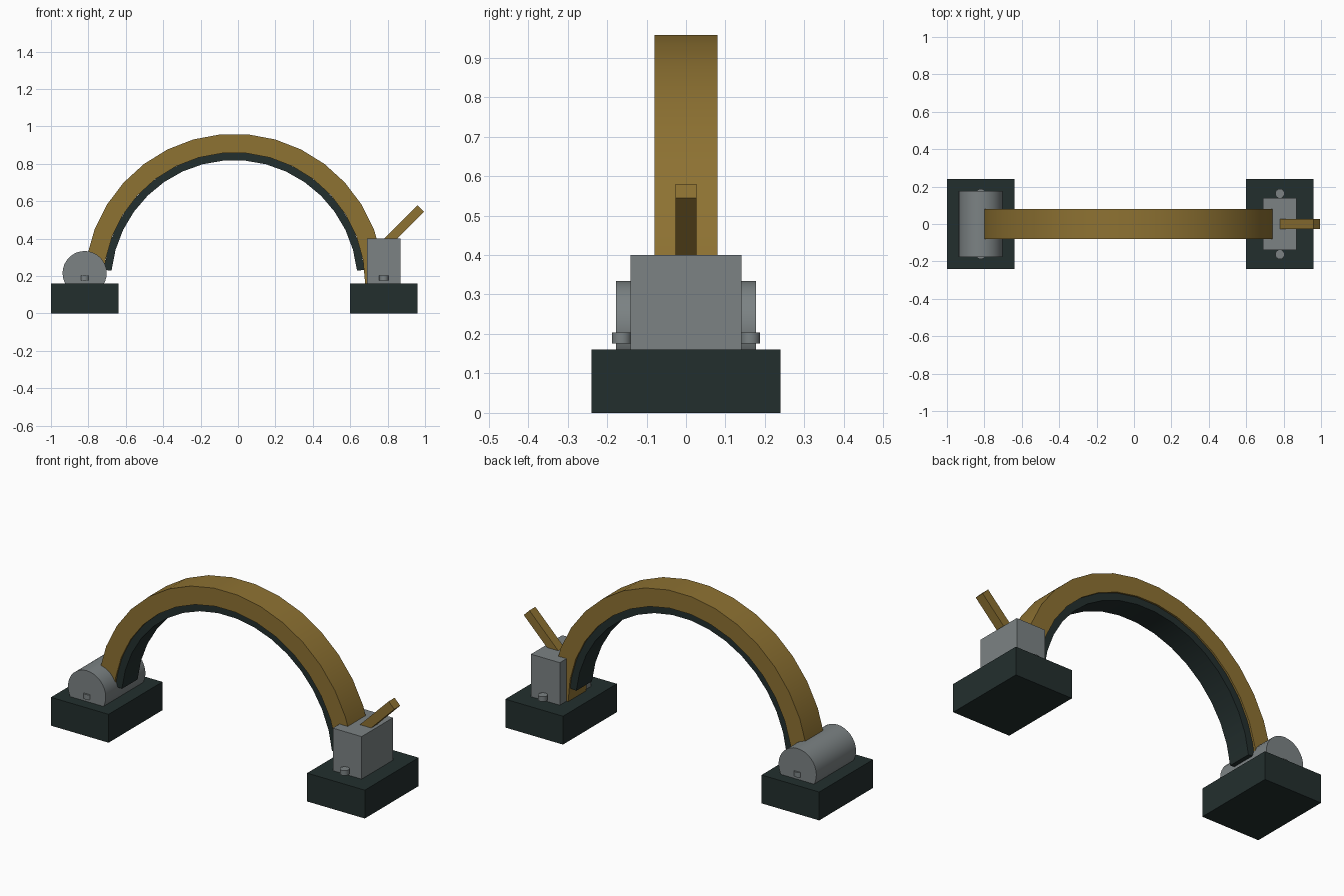
import bpy, bmesh, math
from mathutils import Matrix

if "Cube" in bpy.data.objects:
    bpy.data.objects.remove(bpy.data.objects["Cube"])


def material(name, rgb):
    m = bpy.data.materials.new(name)
    m.diffuse_color = (*rgb, 1)
    m.use_nodes = True
    m.node_tree.nodes["Principled BSDF"].inputs["Base Color"].default_value = m.diffuse_color
    return m


BRASS = material("old brass", (0.27, 0.168, 0.032))
STEEL = material("grey steel", (0.2, 0.225, 0.23))
DARK = material("dark iron", (0.0165, 0.028, 0.027))


def finish(bm, name, mat, smooth=False):
    bmesh.ops.recalc_face_normals(bm, faces=bm.faces[:])
    mesh = bpy.data.meshes.new(name)
    bm.to_mesh(mesh)
    bm.free()
    mesh.materials.append(mat)
    ob = bpy.data.objects.new(name, mesh)
    bpy.context.collection.objects.link(ob)
    if smooth:
        bpy.ops.object.select_all(action='DESELECT')
        ob.select_set(True)
        bpy.context.view_layer.objects.active = ob
        bpy.ops.object.shade_smooth_by_angle(angle=math.radians(30))
    return ob


def box(name, centre, size, mat, tilt=0):
    bm = bmesh.new()
    bmesh.ops.create_cube(bm, size=1, matrix=Matrix.Translation(centre)
                          @ Matrix.Rotation(tilt, 4, 'Y') @ Matrix.Diagonal((*size, 1)))
    return finish(bm, name, mat)


def cylinder(name, centre, radius, depth, mat, sides, axis='Z'):
    rot = Matrix.Rotation(math.pi / 2, 4, 'X') if axis == 'Y' else Matrix()
    bm = bmesh.new()
    bmesh.ops.create_cone(bm, cap_ends=True, segments=sides, radius1=radius, radius2=radius,
                          depth=depth, matrix=Matrix.Translation(centre) @ rot)
    return finish(bm, name, mat, True)


def arch(name, r_in, r_out, half_width, start, mat, segments=17):
    """Rectangular section swept round a half circle in the xz plane."""
    cx, cz = -0.02, 0.16
    bm = bmesh.new()
    rings = []
    for i in range(segments + 1):
        a = start + (math.pi - 2 * start) * i / segments
        rings.append([bm.verts.new((cx + r * math.cos(a), y, cz + r * math.sin(a)))
                      for r, y in ((r_in, -half_width), (r_out, -half_width),
                                   (r_out, half_width), (r_in, half_width))])
    for a, b in zip(rings, rings[1:]):
        for k in range(4):
            bm.faces.new((a[k], a[(k + 1) % 4], b[(k + 1) % 4], b[k]))
    bm.faces.new(rings[0])
    bm.faces.new(rings[-1])
    return finish(bm, name, mat, True)


# two foot blocks
for side, x in (("left", -0.82), ("right", 0.78)):
    box(side + "_base", (x, 0, 0.08), (0.36, 0.48, 0.16), DARK)
    # bolts on both sides of each mount
    for end, y in (("front", -0.163), ("back", 0.163)):
        cylinder(f"{side}_{end}_bolt", (x, y, 0.19), 0.025, 0.028, STEEL, 16)

# hinge drum on the left, latch block on the right
cylinder("hinge_drum", (-0.82, 0, 0.216), 0.118, 0.354, STEEL, 32, 'Y')
box("latch_block", (0.78, 0, 0.28), (0.18, 0.28, 0.24), STEEL)

# curved bar with its dark inner lining
arch("curved_bar", 0.70, 0.801, 0.08, 0, BRASS)
arch("inner_lining", 0.66, 0.701, 0.07, math.radians(6), DARK)

# slanted lever out of the latch block
box("lever", (0.878, 0, 0.463), (0.28, 0.053, 0.05), BRASS, -math.pi / 4)
